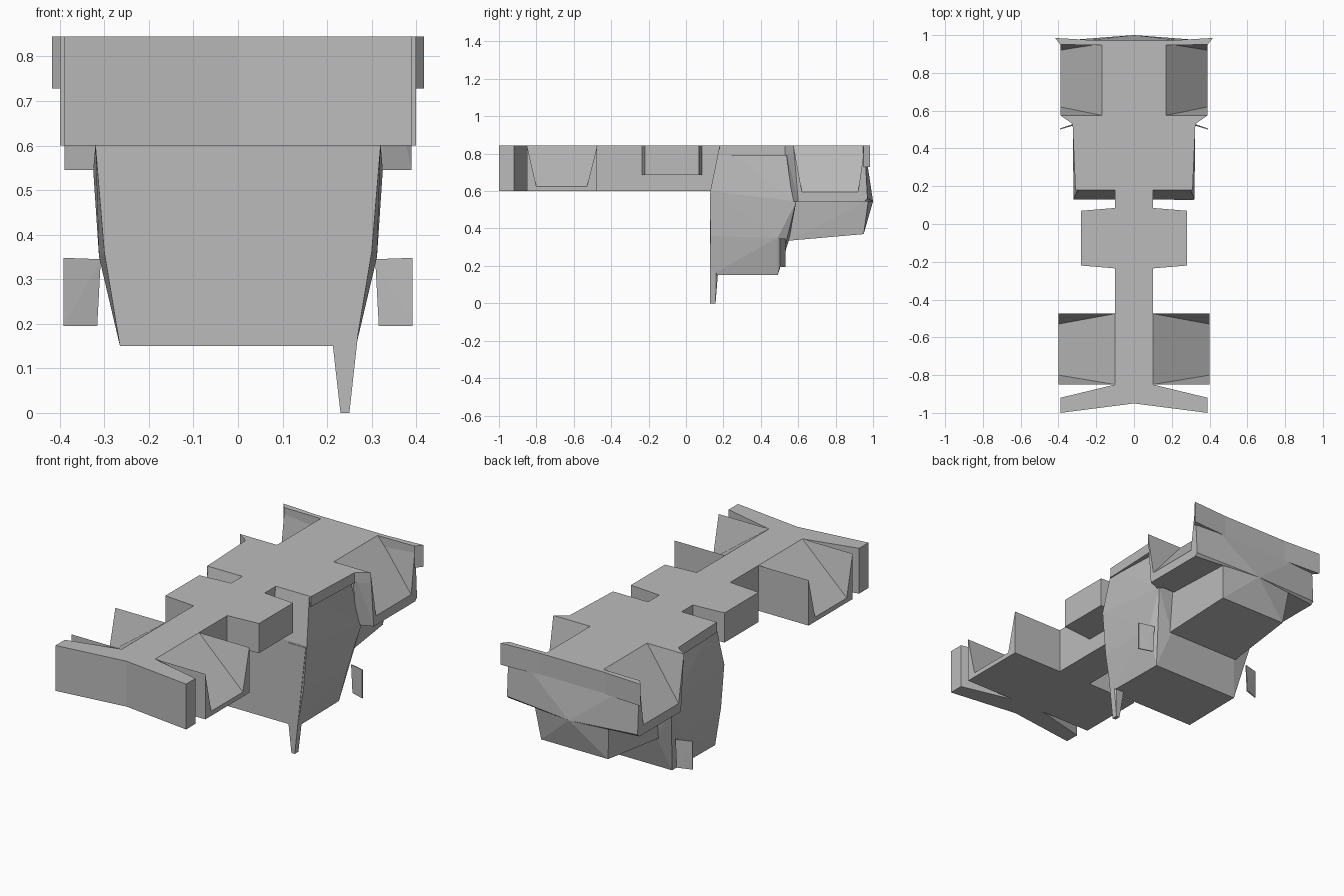
import bpy, bmesh

cube = bpy.data.objects.get("Cube")
if cube:
    bpy.data.objects.remove(cube, do_unlink=True)

TOP = 0.845
BASE = 0.6

grey = bpy.data.materials.new("plain_grey")
grey.use_nodes = True
colour = (0.5, 0.5, 0.5, 1)
grey.diffuse_color = colour
grey.node_tree.nodes["Principled BSDF"].inputs["Base Color"].default_value = colour


def finish(name, bm):
    bmesh.ops.recalc_face_normals(bm, faces=bm.faces)
    mesh = bpy.data.meshes.new(name)
    bm.to_mesh(mesh)
    bm.free()
    mesh.materials.append(grey)
    obj = bpy.data.objects.new(name, mesh)
    bpy.context.collection.objects.link(obj)
    return obj


def both(points):
    """Points together with their mirror images across x = 0."""
    return points + [(-p[0], *p[1:]) for p in points if p[0] > 0]


def mirrored_outline(half):
    """Closed outline from its +x half, listed from one end to the other."""
    return half + [(-x, y) for x, y in reversed(half) if x > 0]


def prism(name, outline, z0, z1):
    bm = bmesh.new()
    face = bm.faces.new([bm.verts.new((x, y, z0)) for x, y in outline])
    top = bmesh.ops.extrude_face_region(bm, geom=[face])["geom"]
    for v in top:
        if isinstance(v, bmesh.types.BMVert):
            v.co.z = z1
    return finish(name, bm)


def hull(name, points):
    bm = bmesh.new()
    for p in points:
        bm.verts.new(p)
    result = bmesh.ops.convex_hull(bm, input=bm.verts)
    spare = {v for v in result["geom_interior"] if isinstance(v, bmesh.types.BMVert)}
    bmesh.ops.delete(bm, geom=list(spare), context="VERTS")
    bmesh.ops.dissolve_limit(bm, angle_limit=0.01, verts=bm.verts, edges=bm.edges)
    return finish(name, bm)


def wheel_arch(name, side, inner, outer, y0, y1, low0, low1, z_low, z_base, foot=0):
    """Block with a sloping well that is open to the top and the outside."""
    a, b = side * inner, side * outer
    bm = bmesh.new()
    v = [bm.verts.new(p) for p in (
        (a, y0, TOP), (a, y1, TOP), (b, y0, TOP), (b, y1, TOP),
        (b, low0, z_low), (b, low1, z_low),
        (a, y0 + foot, z_base), (a, y1, z_base),
        (b, y0 + foot, z_base), (b, y1, z_base))]
    for face in ((0, 1, 5, 4), (0, 4, 2), (1, 3, 5), (2, 4, 5, 3, 9, 8),
                 (0, 2, 8, 6), (1, 7, 9, 3), (6, 8, 9, 7), (0, 6, 7, 1)):
        bm.faces.new([v[i] for i in face])
    return finish(name, bm)


# Front bumper and the spine behind it
prism("bumper_and_spine", mirrored_outline(
    [(0, -0.95), (0.39, -1), (0.39, -0.92), (0.1, -0.85), (0.1, 0.2), (0, 0.2)]),
    BASE, TOP)

# Crosswise block in the middle
prism("middle_block", mirrored_outline(
    [(0, -0.235), (0.1, -0.235), (0.28, -0.22), (0.28, 0.07), (0.1, 0.085), (0, 0.085)]),
    0.685, TOP)

# Top deck over the cab and between the rear wells
prism("top_deck", mirrored_outline(
    [(0, 0.18), (0.31, 0.18), (0.325, 0.53), (0.39, 0.575),
     (0.17, 0.575), (0.17, 0.955), (0, 0.955)]),
    0.79, TOP)

# Faceted cab
hull("cab", both([
    (0.265, 0.13, 0.15), (0.26, 0.49, 0.15),
    (0.3, 0.13, 0.36), (0.312, 0.49, 0.35), (0.21, 0.55, 0.335),
    (0.32, 0.13, BASE), (0.325, 0.59, 0.545),
    (0.3, 0.17, 0.79), (0.285, 0.53, 0.79),
    (0.3, 0.18, TOP), (0.285, 0.53, TOP)]))

# Rear body: core, lower box and pointed back
hull("rear_core", both([(0.17, y, z) for y in (0.5, 0.955) for z in (0.545, TOP)]))
hull("rear_lower_box", both([
    (0.24, 0.5, 0.55), (0.22, 0.55, 0.335), (0.2, 0.95, 0.37), (0.22, 0.975, 0.55)])
    + [(0, 1, 0.545)])
hull("rear_back", both([
    (0.39, 0.955, TOP), (0.39, 0.955, 0.545), (0.39, 0.97, 0.56)]) + [(0, 1, 0.545)])

# Rear bumper
prism("rear_bumper", mirrored_outline(
    [(0, 0.945), (0.39, 0.95), (0.418, 0.985), (0.2, 0.972), (0, 0.972)]),
    0.728, TOP)

# Paired parts
for side, word in ((1, "left"), (-1, "right")):
    wheel_arch(word + "_front_arch", side, 0.1, 0.4, -0.85, -0.475,
               -0.8, -0.53, 0.625, BASE)
    wheel_arch(word + "_rear_arch", side, 0.17, 0.39, 0.575, 0.955,
               0.62, 0.92, 0.595, 0.545, 0.025)
    hull(word + "_fender_lip", [(side * x, y, z) for x, y, z in (
        (0.31, 0.53, TOP), (0.325, 0.53, TOP), (0.39, 0.575, TOP), (0.31, 0.575, TOP),
        (0.31, 0.57, 0.545), (0.325, 0.575, 0.545), (0.39, 0.6, 0.545), (0.31, 0.6, 0.545))])
    # Thin side mirror
    hull(word + "_mirror", [(side * x, y + t, z) for t in (0, 0.006) for x, y, z in (
        (0.392, 0.5, 0.195), (0.392, 0.5, 0.348), (0.308, 0.525, 0.345), (0.316, 0.525, 0.195))])

# Tapered post at the cab corner
hull("post", [(x, y, z) for x0, x1, y1, z in (
    (0.23, 0.25, 0.158, 0), (0.213, 0.26, 0.17, 0.15), (0.213, 0.315, 0.17, 0.59))
    for x in (x0, x1) for y in (0.127, y1)])
